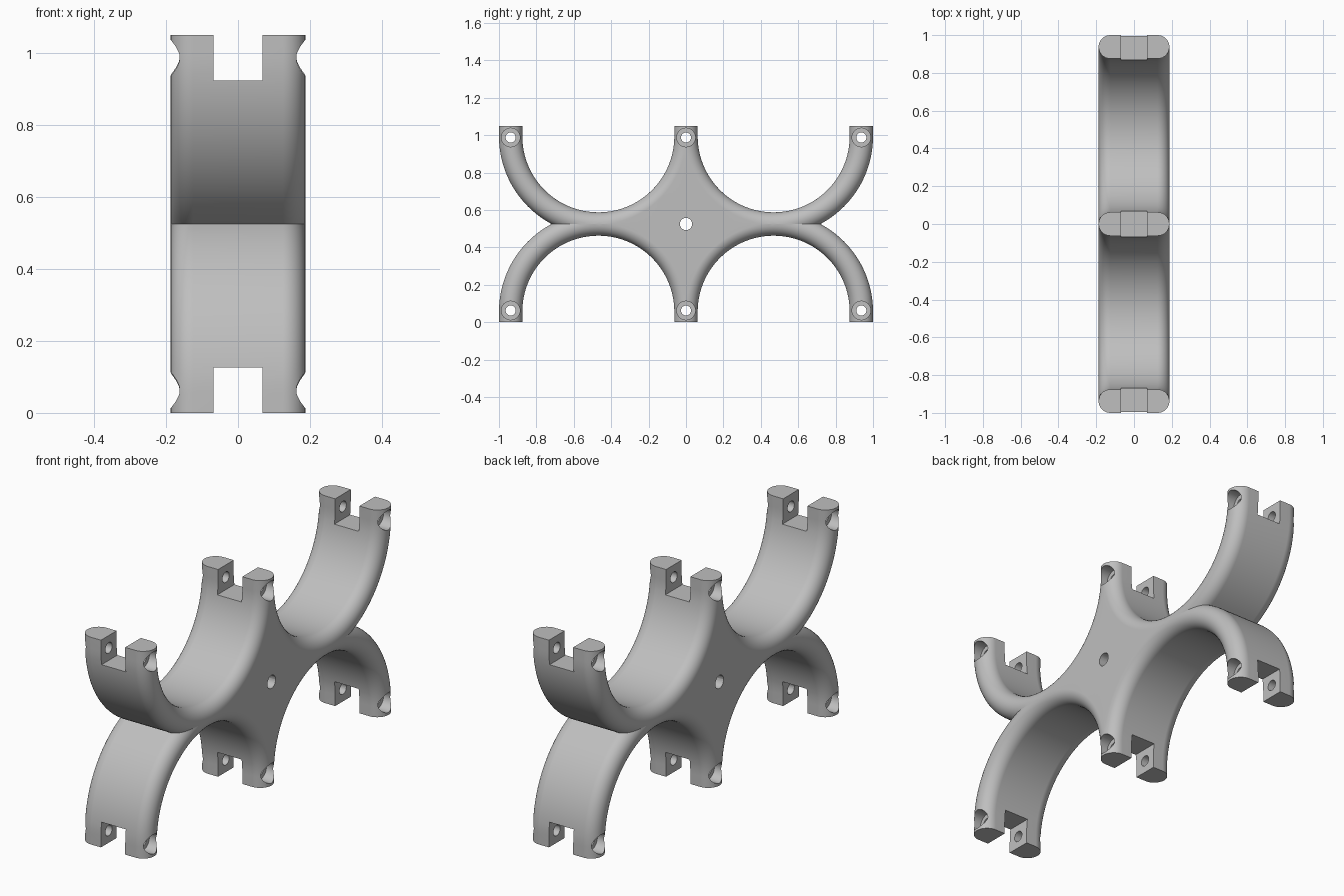
import bpy, bmesh
from math import sin, cos, pi
from mathutils import Matrix, Vector

if "Cube" in bpy.data.objects:
    bpy.data.objects.remove(bpy.data.objects["Cube"])

R = 0.46875      # arm centreline radius
T = 0.0625       # half thickness of an arm
C = 0.125        # half width of the flat part of an arm
HALF = 0.525     # half height
N, K = 32, 8     # steps along a quarter arc, steps around an edge

grey = bpy.data.materials.new("grey")
grey.use_nodes = True
grey.diffuse_color = (0.52, 0.52, 0.52, 1)
grey.node_tree.nodes["Principled BSDF"].inputs["Base Color"].default_value = grey.diffuse_color

# Half of the rounded arm section, as (x, distance from the centreline)
side = [(C + T * cos(i * pi / 2 / K), T * sin(i * pi / 2 / K)) for i in range(K + 1)]
inner = side + [(-x, d) for x, d in reversed(side)]
outer = [(x, -d) for x, d in reversed(inner)][1:-1]


def ring(bm, angle, lift, web):
    u = Vector((0, cos(angle), -sin(angle)))
    base = Vector((0, R, R + lift))
    section = inner if web else inner + outer
    pts = [base + u * (R - d) + Vector((x, 0, 0)) for x, d in section]
    if web:
        # carry the side faces on to the middle planes of the body
        edge = base + u * (R / max(abs(u.y), abs(u.z)))
        w = Vector((C + T, 0, 0))
        pts = [edge + w] + pts + [edge - w]
    return [bm.verts.new(p) for p in pts]


def quarter(bm, start, web):
    stations = [(start + i * pi / 2 / N, 0) for i in range(N + 1)]
    end = (pi, HALF - R) if web else (0, HALF - R)
    stations = stations + [end] if web else [end] + stations
    rings = [ring(bm, a, h, web) for a, h in stations]
    count = len(rings[0])
    for a, b in zip(rings, rings[1:]):
        for i in range(count - 1 if web else count):
            j = (i + 1) % count
            bm.faces.new((a[i], a[j], b[j], b[i]))
    bm.faces.new(rings[-1][1:-1] if web else rings[0])


# Body: one quadrant, mirrored front to back and top to bottom
bm = bmesh.new()
quarter(bm, 0, False)
bmesh.ops.bisect_plane(bm, geom=bm.verts[:] + bm.edges[:] + bm.faces[:], dist=1e-6,
                       plane_co=(0, 0, 0), plane_no=(0, 0, 1), clear_inner=True)
quarter(bm, pi / 2, True)
for scale in ((1, -1, 1), (1, 1, -1)):
    copy = bmesh.ops.duplicate(bm, geom=bm.verts[:] + bm.edges[:] + bm.faces[:])
    verts = [v for v in copy["geom"] if isinstance(v, bmesh.types.BMVert)]
    bmesh.ops.transform(bm, matrix=Matrix.Diagonal((*scale, 1)), verts=verts)
bmesh.ops.remove_doubles(bm, verts=bm.verts[:], dist=1e-5)
bmesh.ops.recalc_face_normals(bm, faces=bm.faces[:])
bmesh.ops.translate(bm, vec=(0, 0, HALF), verts=bm.verts[:])


def make_object(name, bm):
    mesh = bpy.data.meshes.new(name)
    bm.to_mesh(mesh)
    bm.free()
    mesh.materials.append(grey)
    ob = bpy.data.objects.new(name, mesh)
    bpy.context.collection.objects.link(ob)
    return ob


body = make_object("six_arm_bracket", bm)


def cylinder(bm, x, y, z, radius, length):
    matrix = Matrix.Translation((x, y, z)) @ Matrix.Rotation(pi / 2, 4, "Y")
    bmesh.ops.create_cone(bm, cap_ends=True, segments=32, radius1=radius,
                          radius2=radius, depth=length, matrix=matrix)


# Cutters: end slots, screw head recesses and pin holes
tips = [(y, z) for y in (-2 * R, 0, 2 * R) for z in (T, 2 * HALF - T)]
slots, recesses, holes = bmesh.new(), bmesh.new(), bmesh.new()
for z in (0.0, 2 * HALF):
    bmesh.ops.create_cube(slots, size=1, matrix=Matrix.Translation((0, 0, z))
                          @ Matrix.Diagonal((0.136, 2.4, 0.252, 1)))
for y, z in tips:
    for s in (-1, 1):
        cylinder(recesses, s * (C + 0.2), y, z, 0.05, 0.4)
    cylinder(holes, 0, y, z, 0.027, 1)
cylinder(holes, 0, 0, HALF, 0.033, 1)

bpy.context.view_layer.objects.active = body
for name, cutter_bm in (("slot_cutter", slots), ("recess_cutter", recesses), ("hole_cutter", holes)):
    cutter = make_object(name, cutter_bm)
    cutter.hide_render = True
    mod = body.modifiers.new(name, "BOOLEAN")
    mod.operation, mod.solver, mod.object = "DIFFERENCE", "EXACT", cutter
    bpy.ops.object.modifier_apply(modifier=name)
    bpy.data.objects.remove(cutter)

# Smooth curved faces, sharp cut edges
bpy.ops.object.select_all(action="DESELECT")
body.select_set(True)
bpy.ops.object.shade_smooth_by_angle(angle=pi / 6)
weighted = body.modifiers.new("even_normals", "WEIGHTED_NORMAL")
weighted.keep_sharp = True
